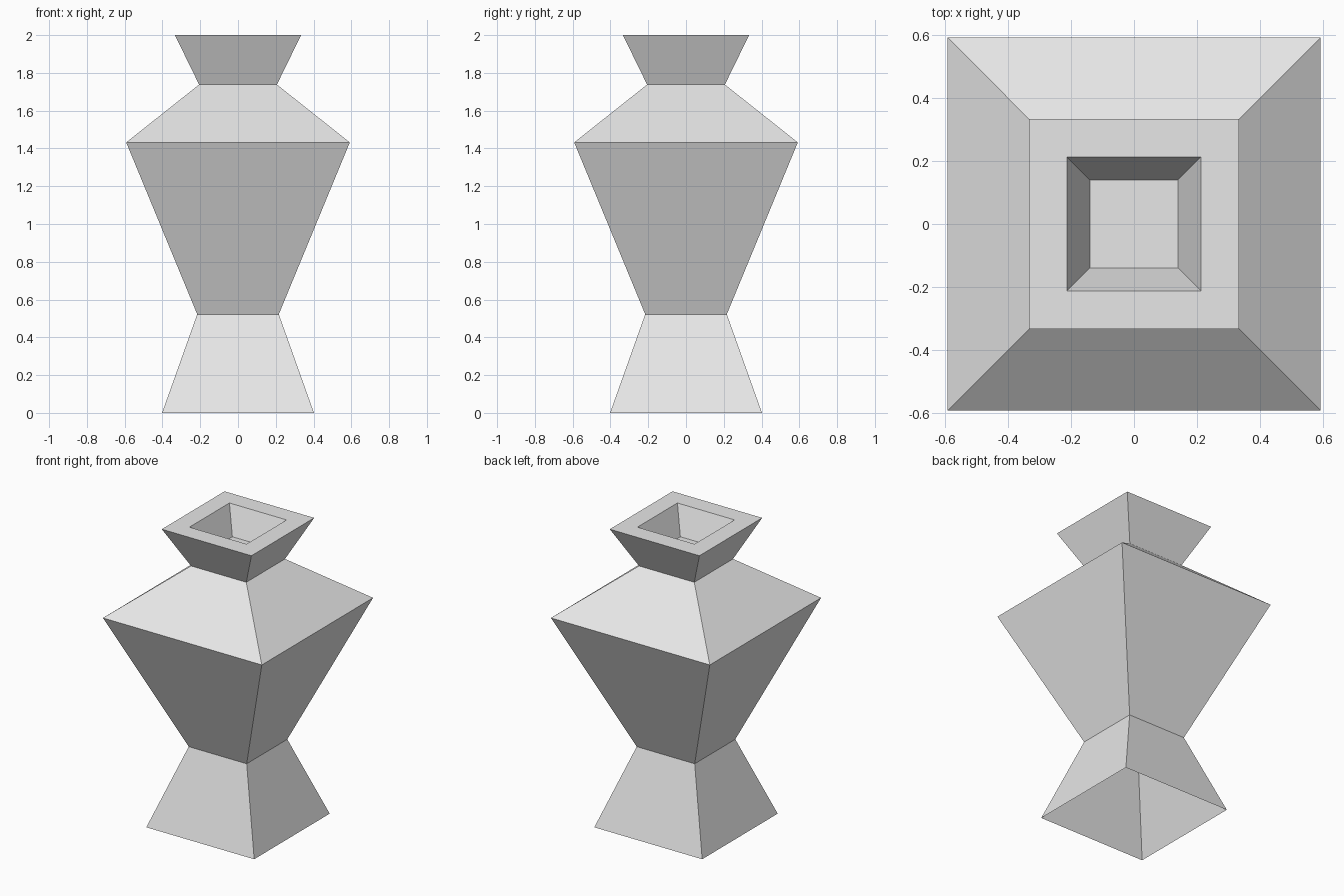
import bpy
import bmesh

cube = bpy.data.objects.get("Cube")
if cube:
    bpy.data.objects.remove(cube, do_unlink=True)

# Single plain grey
grey = bpy.data.materials.new("plain grey")
grey.use_nodes = True
colour = (0.8, 0.8, 0.8, 1.0)
grey.diffuse_color = colour
grey.node_tree.nodes["Principled BSDF"].inputs["Base Color"].default_value = colour

# Half width and height, from the open foot up over the rim to the pocket floor
PROFILE = [
    (0.402, 0.0),     # foot edge
    (0.216, 0.522),   # waist
    (0.592, 1.432),   # shoulder
    (0.206, 1.738),   # neck
    (0.334, 2.0),     # outer rim
    (0.213, 2.0),     # inner rim
    (0.14, 1.82),     # pocket floor
]
CORNERS = [(-1, -1), (1, -1), (1, 1), (-1, 1)]

# Square vase: loft the rings, leave the foot open, close the pocket
bm = bmesh.new()
rings = [[bm.verts.new((sx * w, sy * w, z)) for sx, sy in CORNERS] for w, z in PROFILE]
for low, high in zip(rings, rings[1:]):
    for i in range(4):
        j = (i + 1) % 4
        bm.faces.new((low[i], low[j], high[j], high[i]))
bm.faces.new(rings[-1])

mesh = bpy.data.meshes.new("square_vase")
bm.to_mesh(mesh)
bm.free()
mesh.materials.append(grey)
vase = bpy.data.objects.new("square_vase", mesh)
bpy.context.collection.objects.link(vase)
